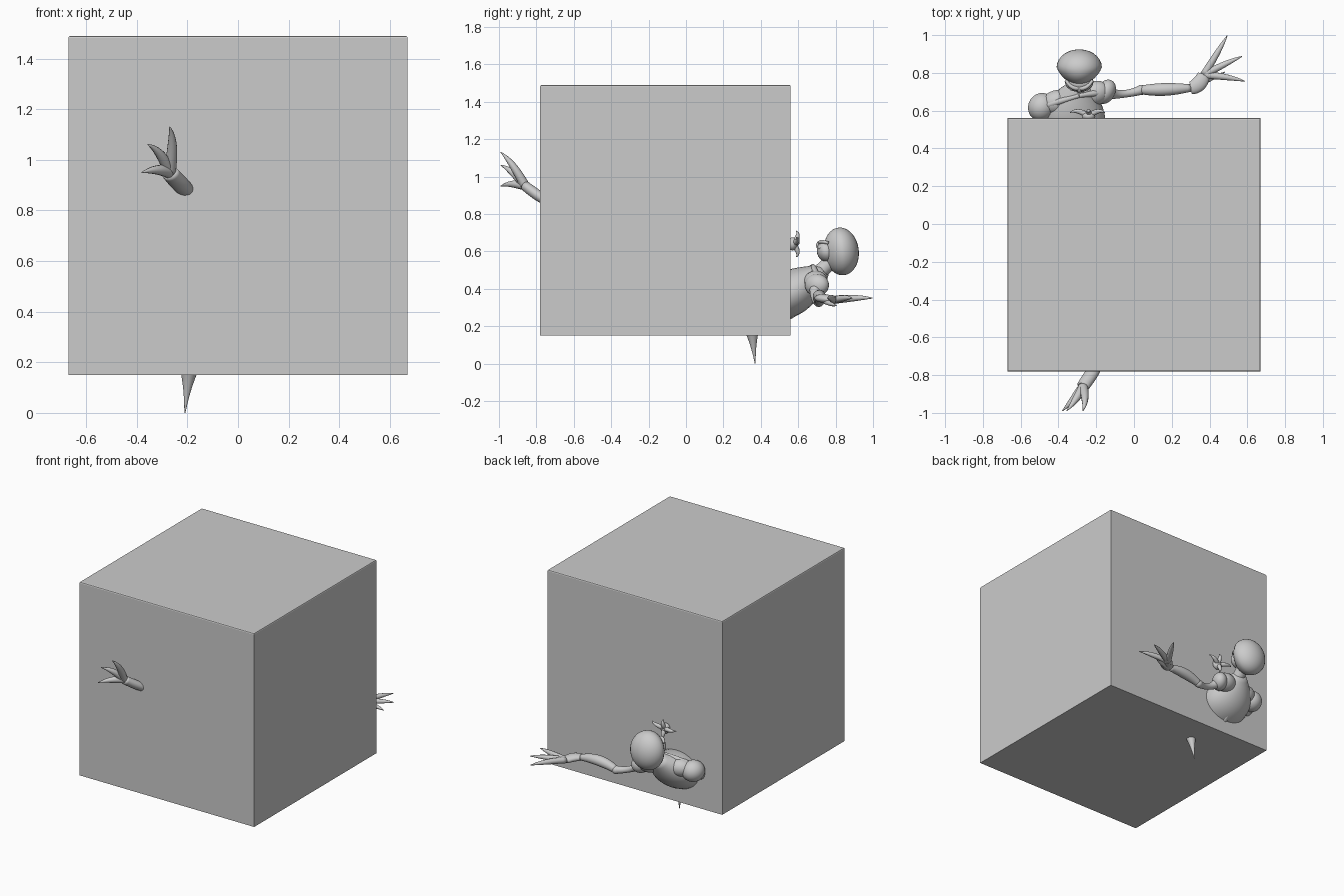
import bpy, bmesh
from math import pi, cos, sin, radians
from mathutils import Vector, Matrix, Euler

default_cube = bpy.data.objects.get("Cube")
if default_cube:
    bpy.data.objects.remove(default_cube)

# One plain grey for everything
colour = (0.6, 0.6, 0.6, 1)
grey = bpy.data.materials.new("plain grey")
grey.use_nodes = True
grey.diffuse_color = colour
grey.node_tree.nodes["Principled BSDF"].inputs["Base Color"].default_value = colour


def finish(name, bm, smooth=True):
    """Turn a bmesh into a grey object."""
    bmesh.ops.recalc_face_normals(bm, faces=bm.faces)
    mesh = bpy.data.meshes.new(name)
    bm.to_mesh(mesh)
    bm.free()
    mesh.materials.append(grey)
    for polygon in mesh.polygons:
        polygon.use_smooth = smooth
    part = bpy.data.objects.new(name, mesh)
    bpy.context.collection.objects.link(part)


def limb(name, start, bend, end, thick, thin, bulge=0, flat=1, side=(1, 0, 0), rows=14, sides=18):
    """Curved limb from start to end, pulled toward bend, tapering from thick to thin."""
    start, bend, end, side = (Vector(p) for p in (start, bend, end, side))
    bm = bmesh.new()
    rings = []
    for row in range(rows + 1):
        t = row / rows
        centre = start.lerp(bend, t).lerp(bend.lerp(end, t), t)
        direction = (bend - start).lerp(end - bend, t).normalized()
        depth = direction.cross(side).normalized()
        across = depth.cross(direction)
        radius = thick + (thin - thick) * t + bulge * sin(pi * t)
        ring = []
        for k in range(sides):
            angle = 2 * pi * k / sides
            offset = across * cos(angle) + depth * flat * sin(angle)
            ring.append(bm.verts.new(centre + offset * radius))
        rings.append(ring)
    for lower, upper in zip(rings, rings[1:]):
        for k in range(sides):
            bm.faces.new((lower[k - 1], lower[k], upper[k], upper[k - 1]))
    bm.faces.new(rings[0])
    bm.faces.new(rings[-1])
    finish(name, bm)


def ball(name, centre, radii, tilt=0, turn=0, narrow=0):
    """Ellipsoid, tilted about x, turned about z, optionally narrower to the front."""
    bm = bmesh.new()
    bmesh.ops.create_uvsphere(bm, u_segments=28, v_segments=18, radius=1)
    for vert in bm.verts:
        vert.co.x *= 1 + narrow * min(vert.co.y, 0)
    rotation = Euler((tilt, 0, turn)).to_matrix().to_4x4()
    matrix = Matrix.Translation(centre) @ rotation @ Matrix.Diagonal((*radii, 1))
    bmesh.ops.transform(bm, matrix=matrix, verts=bm.verts)
    finish(name, bm)


def claws(name, base, across, up, out, curl, angles, thick):
    """Fan of curved, pointed fingers around base."""
    base, across, up, out, curl = (Vector(v) for v in (base, across, up, out, curl))
    for number, angle in enumerate(angles, start=1):
        reach = across * cos(radians(angle)) + up * sin(radians(angle)) + out
        limb(f"{name}_finger_{number}", base, base + reach * 0.6 + curl, base + reach,
             thick, 0.002, bulge=thick / 5, side=across.cross(up), sides=10)


# Large box with slightly eased upper edges
bm = bmesh.new()
bmesh.ops.create_cube(bm, size=1.34)
bmesh.ops.translate(bm, vec=(0, -0.11, 0.82), verts=bm.verts)
top_edges = [e for e in bm.edges if all(v.co.z > 1 for v in e.verts)]
bmesh.ops.bevel(bm, geom=top_edges, offset=0.008, segments=2, profile=0.5, affect='EDGES')
finish("box", bm, smooth=False)

# Tail tip under the box
limb("tail_spike", (-0.19, 0.35, 0.2), (-0.2, 0.36, 0.1), (-0.21, 0.37, 0), 0.045, 0.002, bulge=-0.006)

# Joints shared by neighbouring parts
chest = Vector((-0.29, 0.68, 0.46))
skull = Vector((-0.29, 0.83, 0.6))
face = skull + Vector((0, -0.08, 0))
right_shoulder = Vector((-0.49, 0.62, 0.43))
left_shoulder = Vector((-0.15, 0.7, 0.42))
elbow = Vector((0.04, 0.71, 0.33))
wrist = Vector((0.3, 0.72, 0.35))
left_palm = Vector((0.37, 0.79, 0.34))
front_wrist = Vector((-0.21, -0.77, 0.88))
front_palm = Vector((-0.27, -0.86, 0.95))

# Torso leaning out of the back, with neck and breast ridge
limb("torso", (-0.33, 0.47, 0.33), (-0.32, 0.6, 0.39), (-0.29, 0.74, 0.5), 0.15, 0.05,
     bulge=0.06, flat=0.72, sides=28)
limb("neck", chest, (-0.29, 0.73, 0.5), skull, 0.05, 0.05, bulge=-0.01)
limb("breast_ridge", (-0.32, 0.52, 0.24), (-0.3, 0.66, 0.3), (-0.29, 0.72, 0.42), 0.02, 0.012)

# Skull and face
ball("skull", skull, (0.12, 0.094, 0.128), tilt=0.12, narrow=0.25)
ball("face", face, (0.075, 0.05, 0.06), tilt=0.3)
ball("jaw", face + Vector((0, -0.005, -0.03)), (0.05, 0.035, 0.024), tilt=-0.4)
ball("nose", face + Vector((0, -0.034, 0.03)), (0.016, 0.02, 0.025), tilt=0.3)
for label, sign in (("right", -1), ("left", 1)):
    ball(label + "_eye", face + Vector((sign * 0.035, -0.03, 0.02)), (0.02, 0.014, 0.013))
    limb(label + "_brow", face + Vector((0, -0.03, 0.04)), face + Vector((sign * 0.04, -0.04, 0.06)),
         face + Vector((sign * 0.07, 0.01, 0.045)), 0.013, 0.008, side=(0, 0, 1))

# Shoulders, blades and collar bones
ball("right_shoulder", right_shoulder, (0.07, 0.075, 0.07), turn=-0.5)
ball("left_shoulder", left_shoulder, (0.05, 0.068, 0.06), turn=-0.5)
for label, shoulder in (("right", right_shoulder), ("left", left_shoulder)):
    ball(label + "_shoulder_blade", shoulder.lerp(chest, 0.4), (0.08, 0.065, 0.06), tilt=0.4, turn=0.3)
    rise = Vector((0, 0, 0.06))
    limb(label + "_collar_bone", chest + rise, shoulder.lerp(chest, 0.5) + rise, shoulder + rise / 2, 0.012, 0.02)
limb("right_upper_arm", right_shoulder, (-0.5, 0.56, 0.4), (-0.48, 0.5, 0.36), 0.05, 0.04)

# Outstretched left arm
upright = (0, 0, 1)
limb("left_upper_arm", left_shoulder, (-0.08, 0.67, 0.34), elbow, 0.04, 0.026, bulge=-0.012, side=upright)
limb("left_forearm", elbow, (0.16, 0.71, 0.38), wrist, 0.024, 0.02, bulge=0.012, side=upright)
ball("left_elbow", elbow, (0.03, 0.027, 0.027))
limb("left_hand", wrist, (0.35, 0.73, 0.35), left_palm, 0.02, 0.02, bulge=0.004, flat=1.7, side=upright)
claws("left", left_palm, (0.22, 0, 0), (0, 0.25, 0), (0, 0, 0.01), (0.01, 0.01, 0.01), (56, 23, -8), 0.021)
claws("left_thumb", wrist, (0.2, 0, 0), (0, 0.2, 0), (0, 0, -0.04), (0, 0, -0.01), (25,), 0.018)

# Hand bursting through the front
limb("front_hand", front_wrist + Vector((0.04, 0.06, -0.03)), front_wrist, front_palm,
     0.02, 0.034, bulge=0.008, flat=0.8)
claws("front", front_palm, (-0.11, 0, 0), (0, 0, 0.18), (0, -0.13, 0), (0.02, 0.01, 0.02), (90, 38, 0), 0.025)

# Small hand peeking out above the torso
small_palm = Vector((-0.24, 0.57, 0.64))
ball("small_palm", small_palm, (0.035, 0.025, 0.035))
claws("small", small_palm, (0.1, 0, 0), (0, 0, 0.07), (0, 0.02, 0), (0, 0.03, 0), (30, 90, 170, 270), 0.016)
